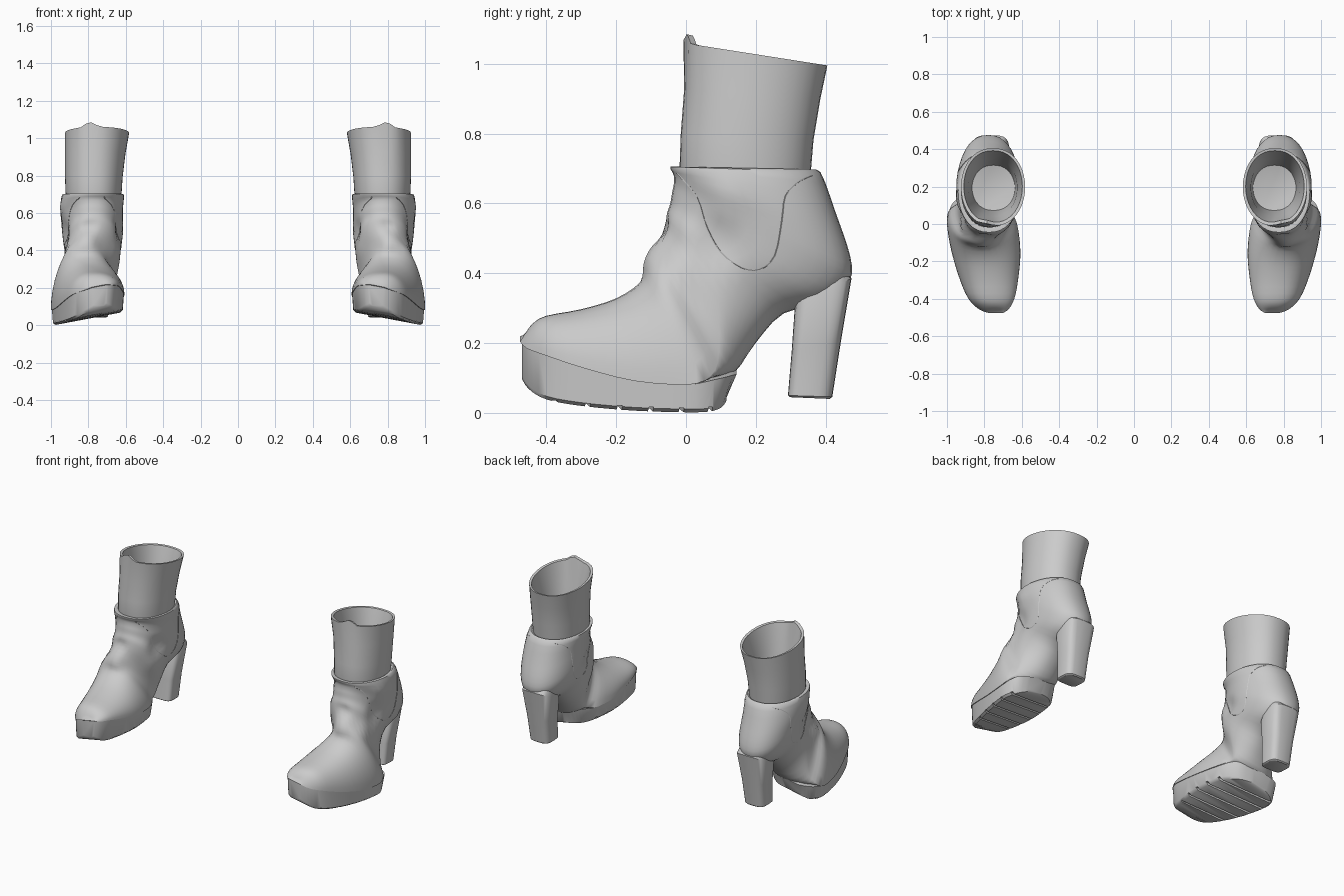
import bpy, bmesh, math
from mathutils import Vector, Matrix
from mathutils.bvhtree import BVHTree

if "Cube" in bpy.data.objects:
    bpy.data.objects.remove(bpy.data.objects["Cube"])

ROLL = 0.19  # the foot leans to its outer side


def resample(st, n):
    """Catmull-Rom interpolation between stations."""
    out = []
    for i in range(len(st) - 1):
        p0, p1, p2, p3 = st[max(i - 1, 0)], st[i], st[i + 1], st[min(i + 2, len(st) - 1)]
        for j in range(n):
            t = j / n
            out.append([0.5 * (2 * b + (c - a) * t + (2 * a - 5 * b + 4 * c - d) * t * t
                        + (3 * b - a - 3 * c + d) * t ** 3) for a, b, c, d in zip(p0, p1, p2, p3)])
    return out + [list(st[-1])]


def section(s, n=40):
    """Ring between a front/top point and a back/bottom point; k=1 gives a flat-bottomed D."""
    yt, zt, yb, zb, xl, xr, k, roll = s
    k = min(max(k, 0), 1)
    cx, hw, ring = (xl + xr) / 2, (xr - xl) / 2, []
    for i in range(n):
        a = 2 * math.pi * i / n
        c, sn = math.cos(a), math.sin(a)
        v = (1 - k) * (1 - c) / 2 + k * max(0, -c)
        x = cx + hw * math.copysign(abs(sn) ** 0.88, sn)
        ring.append(Vector((x, yb + (yt - yb) * v,
                            zb + (zt - zb) * v - ROLL * (x - 0.8) * roll * (1 - v))))
    return ring


def finish(ob, angle=40):
    ob.data.shade_smooth()
    ob.data.set_sharp_from_angle(angle=math.radians(angle))
    ob.modifiers.new("other_foot", 'MIRROR').use_mirror_merge = False


def loft(name, rings, bumps=()):
    bm = bmesh.new()
    rows = [[bm.verts.new(p) for p in r] for r in rings]
    n = len(rows[0])
    for a, b in zip(rows, rows[1:]):
        for i in range(n):
            bm.faces.new((a[i], a[(i + 1) % n], b[(i + 1) % n], b[i]))
    bm.faces.new(rows[0])
    bm.faces.new(rows[-1])
    for centre, radius, push in bumps:
        for v in bm.verts:
            d = (v.co - Vector(centre)).length / radius
            if d < 1:
                v.co += Vector(push) * (1 - d * d) ** 2
    bmesh.ops.recalc_face_normals(bm, faces=bm.faces)
    me = bpy.data.meshes.new(name)
    bm.to_mesh(me)
    bm.free()
    ob = bpy.data.objects.new(name, me)
    bpy.context.collection.objects.link(ob)
    return ob


# Upper: toe, instep, heel counter and collar
# (front y, front z, back y, back z, inner x, outer x, D-shape, roll)
upper_stations = [
    (-.462, .225, -.475, .20, .70, .78, 1, 1),
    (-.44, .255, -.455, .19, .67, .83, 1, 1),
    (-.40, .278, -.40, .18, .64, .885, 1, 1),
    (-.30, .297, -.30, .155, .62, .93, 1, 1),
    (-.20, .328, -.15, .125, .607, .975, 1, 1),
    (-.13, .375, 0, .118, .625, 1.0, 1, 1),
    (-.105, .43, .08, .125, .66, .99, .9, 1),
    (-.085, .48, .14, .12, .66, .95, .6, .7),
    (-.065, .53, .20, .20, .635, .93, .2, .3),
    (-.055, .57, .28, .285, .625, .93, 0, 0),
    (-.045, .60, .41, .32, .62, .935, 0, 0),
    (-.04, .63, .47, .38, .615, .94, 0, 0),
    (-.035, .655, .47, .45, .615, .945, 0, 0),
    (-.035, .68, .43, .57, .615, .95, 0, 0),
    (-.045, .705, .385, .69, .61, .94, 0, 0),
    (-.01, .70, .355, .685, .635, .91, 0, 0)]
creases = [((.80, -.10, .44), .08, (0, -.02, 0)), ((.80, -.07, .53), .05, (0, .012, 0)),
           ((.94, .08, .48), .10, (-.02, 0, 0)), ((.62, .08, .50), .10, (.02, 0, 0)),
           ((.95, .10, .61), .09, (.012, 0, 0)), ((.62, .0, .38), .08, (-.012, 0, 0)),
           ((.90, -.02, .40), .07, (.015, -.01, 0))]
upper = loft("upper", [section(s) for s in resample(upper_stations, 3)], creases)
finish(upper, 50)

# Shaft: outside wall, slanted rim, inside lining
shaft_stations = [
    (.02, .50, .33, .50, .65, .90), (-.02, .66, .355, .66, .625, .92),
    (-.015, .80, .365, .78, .617, .925), (-.005, .93, .385, .90, .602, .925),
    (-.01, 1.06, .405, .995, .582, .925), (.008, 1.057, .392, .993, .597, .91),
    (.04, .90, .35, .85, .625, .885), (.08, .65, .30, .62, .64, .86),
    (.08, .53, .30, .51, .64, .86)]
shaft = loft("shaft", [section(s + (0, 0)) for s in shaft_stations],
             [((.79, 0, 1.06), .06, (0, .01, .026))])
finish(shaft)

# Platform sole: (y, inner x, outer x, top z, bottom z)
sole_stations = [
    (-.47, .70, .78, .20, .09), (-.45, .67, .83, .19, .07), (-.40, .643, .88, .18, .05),
    (-.30, .623, .925, .155, .04), (-.15, .61, .97, .125, .035), (0, .63, .995, .118, .035),
    (.08, .665, .985, .13, .035), (.125, .71, .955, .135, .04), (.145, .78, .90, .13, .05)]


def sole_ring(s):
    y, xl, xr, zt, zb = s
    yb = y - .2 * max(0, y)
    pts = [(xl, y, zt), (xr, y, zt), (xr - .006, yb, zb + .012), (xr - .02, yb, zb),
           (xl + .02, yb, zb), (xl + .006, yb, zb + .012)]
    return [Vector((x, yy, z - ROLL * (x - .8))) for x, yy, z in pts]


sole = loft("platform_sole", [sole_ring(s) for s in resample(sole_stations, 3)])

# Tread grooves cut across the sole
bm = bmesh.new()
for i in range(6):
    m = (Matrix.Translation((.8, -.39 + .085 * i, .03))
         @ Matrix.Rotation(math.atan(ROLL), 4, 'Y') @ Matrix.Rotation(.2, 4, 'Z')
         @ Matrix.Diagonal((.6, .013, .04, 1)))
    bmesh.ops.create_cube(bm, size=1, matrix=m)
me = bpy.data.meshes.new("groove_cutter")
bm.to_mesh(me)
bm.free()
cutter = bpy.data.objects.new("groove_cutter", me)
bpy.context.collection.objects.link(cutter)
cutter.hide_render = True
cut = sole.modifiers.new("grooves", 'BOOLEAN')
cut.operation, cut.object, cut.solver = 'DIFFERENCE', cutter, 'EXACT'
dg = bpy.context.evaluated_depsgraph_get()
sole.data = bpy.data.meshes.new_from_object(sole.evaluated_get(dg))
sole.modifiers.clear()
bpy.data.objects.remove(cutter)
finish(sole)


# Block heel: squarish rings, tapering and leaning forward to the ground
def heel_ring(z0, z1, y0, y1, w, n=24):
    ring = []
    for i in range(n):
        a = 2 * math.pi * i / n
        c, s = math.cos(a), math.sin(a)
        e = .75 if s > 0 else .4   # rounder at the back
        t = .5 + .5 * math.copysign(abs(s) ** e, s)
        ring.append(Vector((.767 + w / 2 * math.copysign(abs(c) ** .5, c),
                            y0 + (y1 - y0) * t, z0 + (z1 - z0) * t)))
    return ring


heel = loft("heel", [heel_ring(.045, .04, .298, .412, .13), heel_ring(.05, .046, .292, .419, .143),
                     heel_ring(.18, .2, .303, .443, .16), heel_ring(.31, .385, .312, .474, .20),
                     heel_ring(.36, .41, .33, .455, .18)])
finish(heel)

# Side panel seams, projected on to both sides of the upper
tree = BVHTree.FromPolygons([v.co for v in upper.data.vertices],
                            [p.vertices for p in upper.data.polygons])
path = [(-.025, .685), (.03, .62), (.06, .53), (.10, .46), (.16, .415), (.21, .41),
        (.255, .45), (.275, .55), (.285, .62), (.32, .66), (.36, .68)]
for side, name in ((1, "outer_seam"), (-1, "inner_seam")):
    rings = []
    for y, z in resample(path, 3):
        hit = tree.ray_cast(Vector((.78 + side, y, z)), Vector((-side, 0, 0)))[0]
        if hit:
            rings.append([hit + Vector((side * .002 * math.cos(a), .0025 * math.sin(a),
                                        .0025 * math.cos(a))) for a in (0, 1.57, 3.14, 4.71)])
    finish(loft(name, rings))
